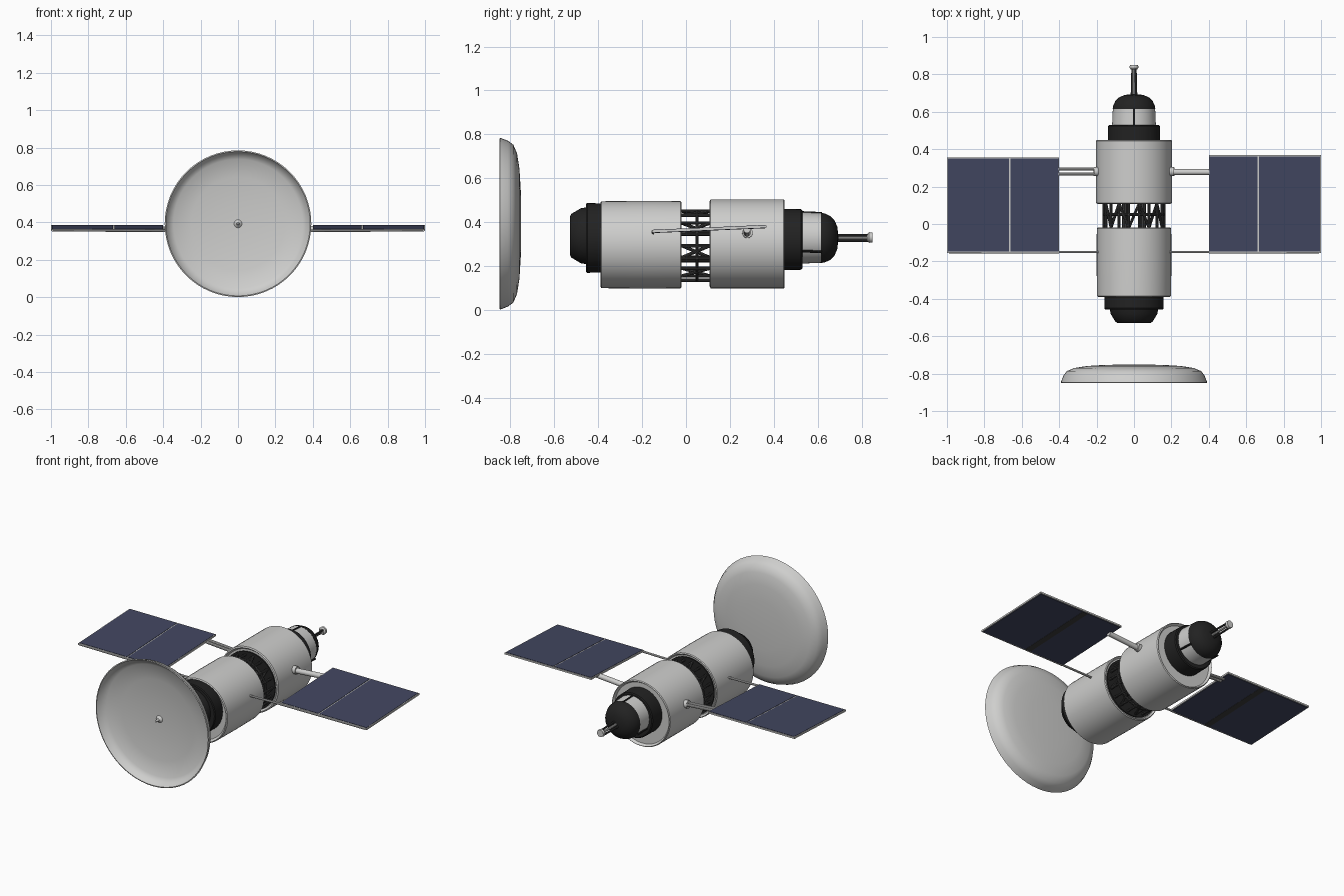
import bpy, bmesh, math
from mathutils import Vector

if "Cube" in bpy.data.objects:
    bpy.data.objects.remove(bpy.data.objects["Cube"])


def mat(name, col):
    m = bpy.data.materials.new(name)
    m.diffuse_color = (*col, 1)
    m.use_nodes = True
    m.node_tree.nodes["Principled BSDF"].inputs["Base Color"].default_value = m.diffuse_color
    return m


WHITE = mat("light_grey", (0.62, 0.62, 0.61))
DARK = mat("near_black", (0.016, 0.016, 0.016))
NAVY = mat("solar_navy", (0.054, 0.062, 0.118))
TRUSS = mat("truss_grey", (0.045, 0.045, 0.045))


def finish(name, bm, material):
    bmesh.ops.recalc_face_normals(bm, faces=bm.faces)
    me = bpy.data.meshes.new(name)
    bm.to_mesh(me)
    bm.free()
    me.materials.append(material)
    ob = bpy.data.objects.new(name, me)
    bpy.context.collection.objects.link(ob)
    return ob


def lathe(name, profile, zc, material, n=48):
    """Revolve (radius, y) points around an axis parallel to y at height zc."""
    bm = bmesh.new()
    rings = []
    for r, y in profile:
        if r == 0:
            rings.append([bm.verts.new((0, y, zc))])
        else:
            rings.append([bm.verts.new((r * math.cos(2 * math.pi * i / n), y,
                                        zc + r * math.sin(2 * math.pi * i / n))) for i in range(n)])
    for a, b in zip(rings, rings[1:]):
        for i in range(n):
            j = (i + 1) % n
            if len(a) == 1:
                bm.faces.new((a[0], b[i], b[j]))
            elif len(b) == 1:
                bm.faces.new((a[i], a[j], b[0]))
            else:
                bm.faces.new((a[i], a[j], b[j], b[i]))
    return finish(name, bm, material)


def rods(name, segments, r, material, n=10):
    """Round bars between pairs of points, joined in one object."""
    bm = bmesh.new()
    for a, b in segments:
        a, b = Vector(a), Vector(b)
        d = b - a
        m = d.to_track_quat('Z', 'Y').to_matrix().to_4x4()
        m.translation = (a + b) / 2
        bmesh.ops.create_cone(bm, cap_ends=True, segments=n, radius1=r, radius2=r,
                              depth=d.length, matrix=m)
    return finish(name, bm, material)


def panel_z(y):
    return 0.358 + (y + 0.155) * 0.043


def slab(name, x0, x1, y0, y1, lo, hi, material):
    """Flat plate following the slight tilt of the solar wings."""
    bm = bmesh.new()
    bmesh.ops.create_cube(bm, size=1)
    for v in bm.verts:
        x = x0 if v.co.x < 0 else x1
        y = y0 if v.co.y < 0 else y1
        v.co = (x, y, panel_z(y) + (lo if v.co.z < 0 else hi))
    return finish(name, bm, material)


# Dish antenna with a small feed at its centre
lathe("dish", [(0, -.751), (.15, -.753), (.25, -.759), (.32, -.770), (.36, -.787), (.378, -.812),
               (.392, -.848), (.386, -.85), (.371, -.822), (.345, -.806), (.25, -.790),
               (.12, -.780), (0, -.777)], .393, WHITE, 64)
lathe("dish_feed", [(0, -.775), (.022, -.778), (.008, -.79), (.006, -.815), (0, -.82)], .393, WHITE, 12)

# Two main hull drums
lathe("front_hull", [(0, -.375), (.18, -.375), (.192, -.39), (.198, -.385), (.200, -.2), (.199, -.025),
                     (.194, -.02), (.185, -.03), (0, -.03)], .297, WHITE)
lathe("rear_hull", [(0, .12), (.185, .12), (.195, .108), (.203, .112), (.203, .445), (.198, .45),
                    (.188, .435), (0, .435)], .301, WHITE)

# Dark bulkheads and open cage between the drums
lathe("front_bulkhead", [(0, -.034), (.178, -.034), (.178, -.022), (0, -.022)], .295, DARK)
lathe("rear_bulkhead", [(0, .125), (.178, .125), (.178, .112), (0, .112)], .295, DARK)
cage, count = [], 18
for i in range(count):
    a, b = 2 * math.pi * i / count, 2 * math.pi * (i + 1) / count
    p = lambda t, y, r=.16: (r * math.cos(t), y, .293 + r * math.sin(t))
    cage.append((p(a, -.03), p(a, .12)))
    cage.append((p(a, .05), p(b, .05)))
    if i % 2:
        cage.append((p(a, -.02), p(b, .11)))
rods("cage_struts", cage, .0075, TRUSS, 8)
rods("cage_core", [((s * .05, -.03, .293 + t * .06), (s * .05, .12, .293 + t * .06))
                   for s in (-1, 1) for t in (-1, 1)], .016, TRUSS, 10)

# Front dark collar and stepped nose
lathe("front_collar", [(0, -.37), (.157, -.37), (.159, -.45), (.155, -.456), (0, -.456)], .328, DARK)
lathe("front_nose", [(0, -.45), (.13, -.45), (.125, -.48), (.1, -.522), (.09, -.528), (0, -.528)], .338, DARK)

# Rear collar, light band and dark dome
lathe("rear_collar", [(0, .43), (.139, .43), (.138, .525), (.132, .53), (0, .53)], .321, DARK)
lathe("rear_band", [(0, .525), (.117, .525), (.113, .62), (0, .62)], .328, WHITE)
lathe("rear_dome", [(0, .615), (.114, .615), (.112, .632), (.1, .657), (.08, .677), (.05, .69),
                    (0, .695)], .328, DARK)
rods("band_seams", [((x, .53, z), (x, .62, z - .004)) for x, z in
                    ((0, .444), (.1, .268), (-.1, .268))], .006, DARK, 8)

# Docking probe
rods("probe_prongs", [((s * .012, .68, .328 + s * .012), (s * .008, .835, .328 + s * .012))
                      for s in (-1, 1)], .006, TRUSS, 8)
rods("probe_shaft", [((0, .68, .328), (0, .83, .328))], .007, WHITE, 8)
lathe("probe_tip", [(0, .825), (.016, .825), (.024, .835), (.022, .85), (0, .85)], .33, WHITE, 16)

# Solar wings and their arms
for s, side, y1 in ((-1, "left", .355), (1, "right", .368)):
    y0 = -.155
    slab(side + "_wing_frame", s * .4, s, y0, y1, -.005, .005, WHITE)
    for part, a, b in (("inner", .405, .660), ("outer", .668, .994)):
        slab(f"{side}_{part}_cells", s * a, s * b, y0 + .007, y1 - .006, -.007, .007, NAVY)
    slab(side + "_hinge_strip", s * .645, s * .683, y0 + .007, y1 - .006, -.008, -.004, TRUSS)
    rods(side + "_front_arm", [((s * .14, -.15, .350), (s * .43, -.15, .355)),
                               ((s * .4, -.152, .355), (s * .99, -.152, .358))], .0065, WHITE)
    if s < 0:
        rods("left_rear_arm", [((-.14, y, .350), (-.42, y, .370)) for y in (.268, .294)], .009, WHITE)
    else:
        rods("right_rear_arm", [((.14, .278, .345), (.42, .278, .366))], .016, WHITE, 14)
    # Arm root socket
    rods(side + "_arm_socket", [((s * .15, .28, .348), (s * .215, .28, .352))], .024, WHITE, 16)

# Smooth round surfaces, keep hard edges
bpy.ops.object.select_all(action='SELECT')
bpy.context.view_layer.objects.active = bpy.data.objects["dish"]
bpy.ops.object.shade_smooth_by_angle(angle=math.radians(35))
